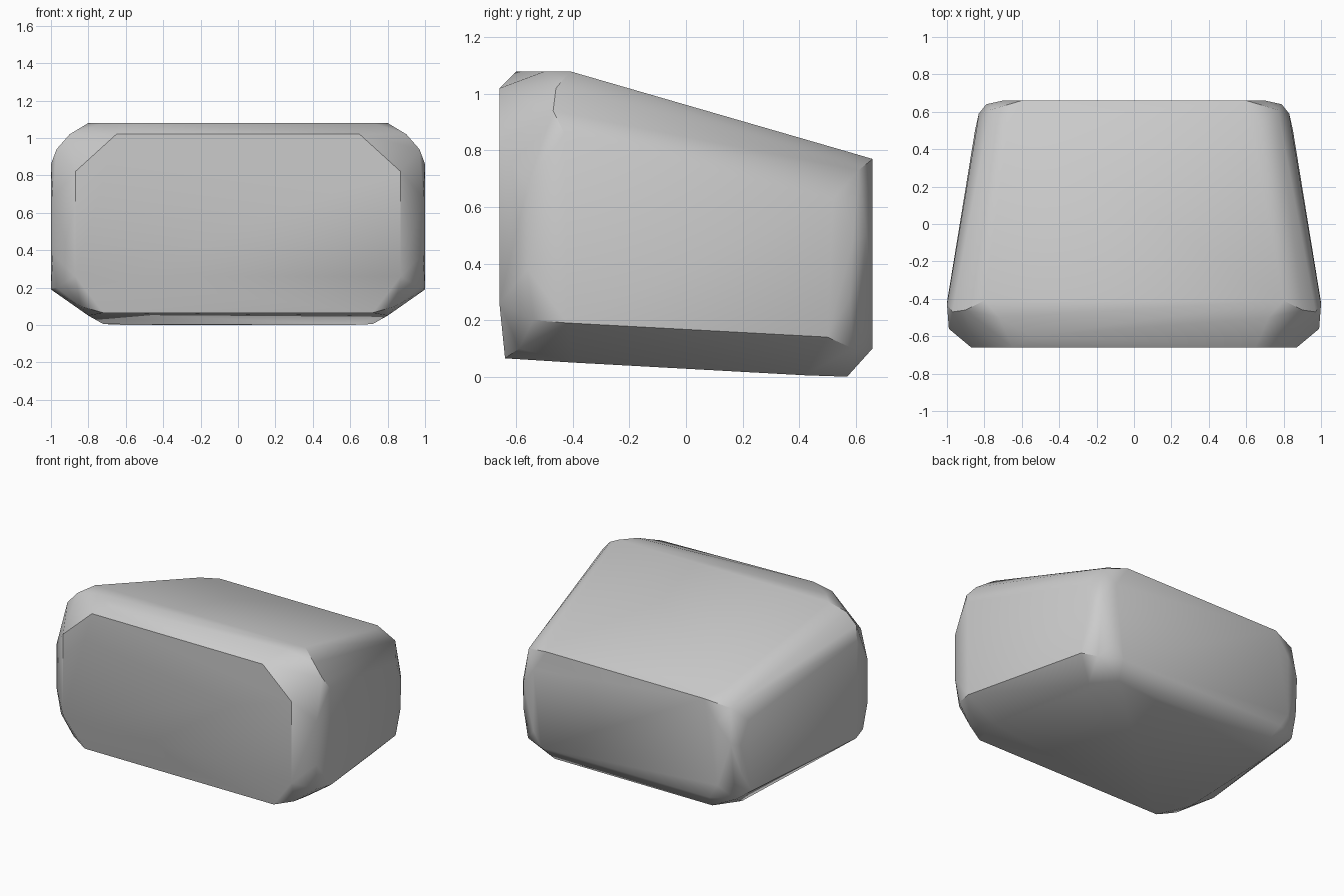
import bpy
import bmesh
import math

cube = bpy.data.objects.get("Cube")
if cube:
    bpy.data.objects.remove(cube, do_unlink=True)

# Plain grey stone
stone = bpy.data.materials.new("grey_stone")
stone.use_nodes = True
GREY = (0.6, 0.6, 0.6, 1)
stone.diffuse_color = GREY
stone.node_tree.nodes["Principled BSDF"].inputs["Base Color"].default_value = GREY

# Worn corners of one half: each list runs round the chipped corner
front_top = [(.65, -.66, 1.02), (.72, -.5, 1.08), (.8, -.41, 1.08), (.9, -.46, 1.02),
             (.97, -.47, .94), (1, -.43, .86), (.87, -.66, .82), (.99, -.56, .68)]
front_bottom = [(.72, -.64, .065), (.84, -.59, .1), (.87, -.66, .26), (.97, -.54, .2),
                (1, -.42, .19), (.8, -.4, .05), (.99, -.56, .38)]
back_top = [(.6, .66, .77), (.67, .54, .805), (.77, .61, .73), (.84, .52, .63),
            (.7, .66, .62), (.83, .59, .48), (.79, .64, .5)]
back_bottom = [(.72, .42, .005), (.6, .57, 0), (.64, .66, .1), (.7, .66, .2),
               (.85, .5, .14), (.83, .58, .28), (.79, .59, .1)]

# Mirror the corners and wrap them into one solid block
bm = bmesh.new()
for corner in (front_top, front_bottom, back_top, back_bottom):
    for x, y, z in corner:
        for side in (-1, 1):
            bm.verts.new((side * x, y, z))
# Extra shoulder on the right end of the front top edge
bm.verts.new((-.55, -.6, 1.08))
hull = bmesh.ops.convex_hull(bm, input=bm.verts[:])
inside = {v for v in hull["geom_interior"] + hull["geom_unused"]
          if isinstance(v, bmesh.types.BMVert) and not v.link_faces}
bmesh.ops.delete(bm, geom=list(inside), context="VERTS")
bmesh.ops.dissolve_limit(bm, angle_limit=math.radians(3),
                         verts=bm.verts[:], edges=bm.edges[:])
bmesh.ops.recalc_face_normals(bm, faces=bm.faces[:])

mesh = bpy.data.meshes.new("stone_block")
bm.to_mesh(mesh)
bm.free()
mesh.materials.append(stone)
block = bpy.data.objects.new("stone_block", mesh)
bpy.context.collection.objects.link(block)

# Soft facets, keeping the hard ridges
bpy.ops.object.select_all(action="DESELECT")
block.select_set(True)
bpy.context.view_layer.objects.active = block
bpy.ops.object.shade_smooth_by_angle(angle=math.radians(35))
